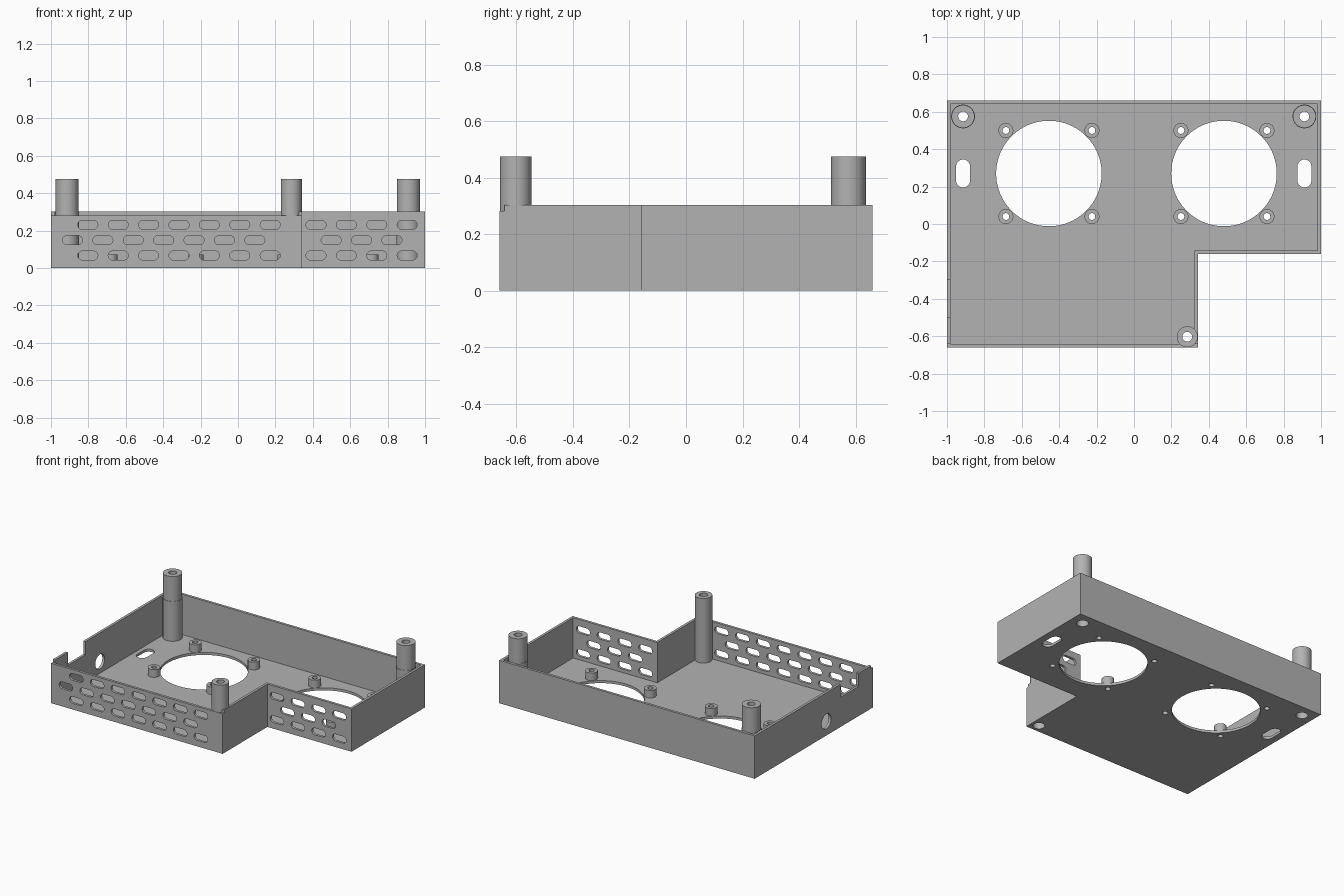
import bpy, bmesh, math
from mathutils import Matrix, Vector

if "Cube" in bpy.data.objects:
    bpy.data.objects.remove(bpy.data.objects["Cube"])

GREY = (0.45, 0.45, 0.45, 1)
mat = bpy.data.materials.new("plain grey")
mat.use_nodes = True
mat.diffuse_color = GREY
mat.node_tree.nodes["Principled BSDF"].inputs["Base Color"].default_value = GREY

WALL, FLOOR, HEIGHT = 0.018, 0.018, 0.303


def finish(name, bm):
    bmesh.ops.recalc_face_normals(bm, faces=bm.faces)
    mesh = bpy.data.meshes.new(name)
    bm.to_mesh(mesh)
    bm.free()
    obj = bpy.data.objects.new(name, mesh)
    bpy.context.collection.objects.link(obj)
    mesh.materials.append(mat)
    return obj


def prism(bm, points, z0, z1, matrix=Matrix()):
    """Extrude a closed 2D profile from z0 to z1, then transform it."""
    base = bm.faces.new([bm.verts.new(matrix @ Vector((x, y, z0))) for x, y in points])
    top = bmesh.ops.extrude_face_region(bm, geom=[base], use_keep_orig=True)["geom"]
    verts = [v for v in top if isinstance(v, bmesh.types.BMVert)]
    bmesh.ops.translate(bm, verts=verts, vec=matrix.to_3x3() @ Vector((0, 0, z1 - z0)))


def circle(cx, cy, r, n=48):
    return [(cx + r * math.cos(i * math.tau / n), cy + r * math.sin(i * math.tau / n))
            for i in range(n)]


def slot(cx, cy, length, width, n=10):
    """Rounded slot lying along the first axis."""
    r, h = width / 2, (length - width) / 2
    pts = []
    for side, start in ((1, -math.pi / 2), (-1, math.pi / 2)):
        for i in range(n + 1):
            a = start + math.pi * i / n
            pts.append((cx + side * h + r * math.cos(a), cy + r * math.sin(a)))
    return pts


def box(x0, x1, y0, y1):
    return [(x0, y0), (x1, y0), (x1, y1), (x0, y1)]


def outline(t):
    """Stepped plan of the tray, inset by t."""
    return [(-1 + t, -0.66 + t), (0.342 - t, -0.66 + t), (0.342 - t, -0.16 + t),
            (1 - t, -0.16 + t), (1 - t, 0.66 - t), (-1 + t, 0.66 - t)]


def cut(target, bm):
    cutter = finish("cutter", bm)
    mod = target.modifiers.new("cut", "BOOLEAN")
    mod.operation, mod.solver, mod.object = "DIFFERENCE", "EXACT", cutter
    bpy.context.view_layer.objects.active = target
    bpy.ops.object.modifier_apply(modifier=mod.name)
    bpy.data.objects.remove(cutter)


def smooth(obj):
    bpy.ops.object.select_all(action="DESELECT")
    obj.select_set(True)
    bpy.context.view_layer.objects.active = obj
    bpy.ops.object.shade_smooth_by_angle(angle=math.radians(30))


# Tray: stepped block hollowed from above
bm = bmesh.new()
prism(bm, outline(0), 0, HEIGHT)
tray = finish("tray", bm)
bm = bmesh.new()
prism(bm, outline(WALL), FLOOR, 0.5)
cut(tray, bm)

FANS = [(-0.455, 0.27), (0.481, 0.27)]
POSTS = [("back_right_post", -0.914, 0.575, 0.0635, 0.0615),
         ("back_left_post", 0.911, 0.575, 0.0635, 0.0615),
         ("front_post", 0.285, -0.603, 0.056, 0.056)]
STANDOFFS = [(fx + sx * 0.23, fy + sy * 0.23)
             for fx, fy in FANS for sx in (-1, 1) for sy in (-1, 1)]

# Floor openings: fan holes, screw holes and cable slots
bm = bmesh.new()
for x, y in FANS:
    prism(bm, circle(x, y, 0.282, 96), -0.1, 0.1)
for x, y in STANDOFFS:
    prism(bm, circle(x, y, 0.018, 24), -0.1, 0.1)
for _, x, y, _, _ in POSTS:
    prism(bm, circle(x, y, 0.038, 32), -0.1, 0.1)
for x in (-0.914, 0.911):
    prism(bm, [(x - v, 0.27 + u) for u, v in slot(0, 0, 0.15, 0.075)], -0.1, 0.1)
cut(tray, bm)

# Vent slots in the front wall and the stepped-back wall
upright = Matrix.Rotation(math.pi / 2, 4, "X")
bm = bmesh.new()
for x0, count, wall_y in ((-0.803, 7, -0.65), (0.417, 4, -0.15)):
    for row, z in enumerate((0.067, 0.149, 0.231)):
        odd = row == 1
        shift = 0 if not odd else (-0.082 if count == 7 else 0.081)
        for i in range(count - (odd and count == 4)):
            prism(bm, slot(x0 + shift + i * 0.1625, z, 0.107, 0.048),
                  -wall_y - 0.04, -wall_y + 0.04, upright)
cut(tray, bm)

# Right wall: round cable hole and a notch; front wall top sits lower
bm = bmesh.new()
sideways = Matrix.Rotation(math.pi / 2, 4, "Z") @ upright
prism(bm, circle(-0.14, 0.1, 0.052, 32), -1.05, -0.95, sideways)
prism(bm, box(-1.1, -0.95, -0.5, -0.3), 0.21, 0.5)
prism(bm, box(-1.1, 0.4, -0.8, -0.66 + WALL), 0.282, 0.5)
cut(tray, bm)
smooth(tray)


def lathe(name, x, y, profile, steps=48):
    """Revolve a closed (radius, height) profile about a vertical axis."""
    bm = bmesh.new()
    rings = [[bm.verts.new((x + r * math.cos(a), y + r * math.sin(a), z)) for r, z in profile]
             for a in (i * math.tau / steps for i in range(steps))]
    n = len(profile)
    for i in range(steps):
        a, b = rings[i], rings[(i + 1) % steps]
        for j in range(n):
            k = (j + 1) % n
            bm.faces.new((a[j], b[j], b[k], a[k]))
    smooth(finish(name, bm))


# Corner posts: counterbored from below, screw hole at the top
for name, x, y, r_low, r_top in POSTS:
    profile = [(0.038, 0.006), (r_low, 0.006), (r_low, HEIGHT - 0.003)]
    if r_top != r_low:
        profile.append((r_top, HEIGHT - 0.003))
    profile += [(r_top, 0.475), (0.026, 0.475), (0.026, 0.42), (0.038, 0.42)]
    lathe(name, x, y, profile)

# Small hollow standoffs around each fan hole
for i, (x, y) in enumerate(STANDOFFS):
    lathe(f"fan_standoff_{i + 1}", x, y,
          [(0.018, 0.006), (0.04, 0.006), (0.04, 0.072), (0.018, 0.072)], 32)
